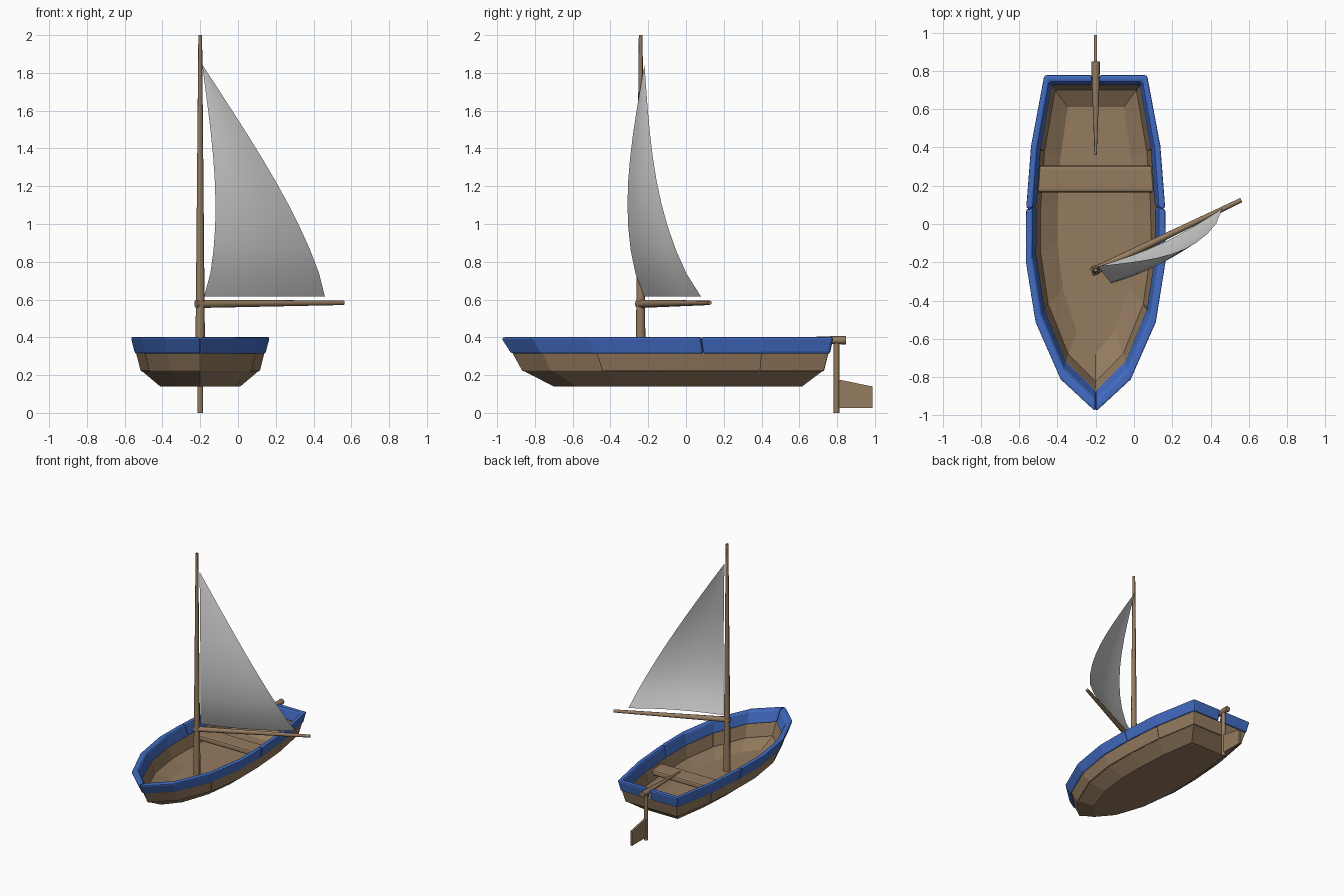
import bpy, bmesh, math
from mathutils import Vector

if "Cube" in bpy.data.objects:
    bpy.data.objects.remove(bpy.data.objects["Cube"])

CX = -0.2  # boat centreline


def material(name, rgb):
    m = bpy.data.materials.new(name)
    m.diffuse_color = (*rgb, 1)
    m.use_nodes = True
    m.node_tree.nodes["Principled BSDF"].inputs["Base Color"].default_value = m.diffuse_color
    return m


wood = material("wood", (0.30, 0.20, 0.115))
blue = material("blue_paint", (0.055, 0.15, 0.55))


def loft(name, rings, mat=None, closed=True, bevel=0.0, smooth=False):
    """Skin rings of equal point count; closed rings get end caps."""
    bm = bmesh.new()
    vs = [[bm.verts.new(p) for p in r] for r in rings]
    n = len(rings[0])
    for a, b in zip(vs, vs[1:]):
        for i in range(n if closed else n - 1):
            j = (i + 1) % n
            bm.faces.new((a[i], a[j], b[j], b[i]))
    if closed:
        bm.faces.new(vs[0])
        bm.faces.new(vs[-1])
    bmesh.ops.recalc_face_normals(bm, faces=bm.faces)
    me = bpy.data.meshes.new(name)
    bm.to_mesh(me)
    bm.free()
    ob = bpy.data.objects.new(name, me)
    bpy.context.collection.objects.link(ob)
    if mat:
        me.materials.append(mat)
    if bevel:
        b = ob.modifiers.new("bevel", 'BEVEL')
        b.width, b.segments, b.limit_method = bevel, 2, 'ANGLE'
        b.angle_limit = math.radians(40)
    if smooth:
        bpy.context.view_layer.objects.active = ob
        ob.select_set(True)
        bpy.ops.object.shade_smooth_by_angle(angle=math.radians(50))
        ob.select_set(False)
    return ob


def tube(name, stops, sides=8, mat=wood):
    """Tapered round spar through (point, radius) stops."""
    d = (Vector(stops[-1][0]) - Vector(stops[0][0])).normalized()
    u = d.orthogonal().normalized()
    w = d.cross(u)
    angles = [2 * math.pi * i / sides for i in range(sides)]
    rings = [[Vector(p) + r * (u * math.cos(a) + w * math.sin(a)) for a in angles]
             for p, r in stops]
    return loft(name, rings, mat, smooth=True)


# Hull plan: (fraction of half width, fraction of length) from bow to stern
PLAN = [(0, 0), (.50, .096), (.86, .266), (1, .447), (.995, .603),
        (.925, .79), (.735, 1), (.05, 1)]


def station(i, side, level):
    half, bow, stern, z = level
    x, t = PLAN[i]
    return (CX + side * x * half, bow + t * (stern - bow), z)


def plank(name, path, section, mat, bevel):
    """Piece of hull side: the four section levels swept along stations."""
    return loft(name, [[station(i, s, lv) for lv in section] for i, s in path], mat, bevel=bevel)


# Hull bottom, a thin shell with a flat floor
ring = [(i, 1) for i in range(7)] + [(i, -1) for i in range(6, 0, -1)]
levels = [(.20, -.68, .61, .165), (.295, -.84, .705, .225),
          (.313, -.865, .728, .225), (.212, -.70, .615, .14)]
loft("hull_bottom", [[station(i, s, lv) for i, s in ring] for lv in levels], wood)

# Wooden side planks
strake = [(.315, -.868, .73, .22), (.34, -.922, .755, .318),
          (.312, -.87, .723, .318), (.287, -.82, .697, .22)]
plank("plank_bow", [(2, -1), (1, -1), (0, 1), (1, 1), (2, 1)], strake, wood, .006)
plank("plank_stern", [(5, -1), (6, -1), (6, 1), (5, 1)], strake, wood, .006)

# Blue rim in four pieces
rim = [(.345, -.93, .762, .312), (.368, -.988, .78, .402),
       (.33, -.92, .742, .402), (.308, -.865, .724, .312)]
for side, label in ((-1, "left"), (1, "right")):
    plank("plank_" + label, [(i, side) for i in range(2, 6)], strake, wood, .006)
    plank("rim_front_" + label, [(i, side) for i in range(5)], rim, blue, .012)
    plank("rim_back_" + label, [(i, side) for i in range(4, 8)], rim, blue, .012)

# Seat
loft("seat", [[(CX + s * .308, .165, z), (CX + s * .298, .305, z)][::1] +
              [(CX + s * .298, .305, .30), (CX + s * .308, .165, .30)]
              for s, z in ((-1, .255), (1, .255))], wood, bevel=.014)

# Mast and boom
tube("mast", [((CX, -.24, .15), .027), ((CX, -.24, 2), .010)])
tube("boom", [((-.222, -.252, .577), .022), ((.56, .125, .583), .012)])

# Sail: triangle bowed sideways by the wind
tack, clew, head = Vector((-.18, -.22, .615)), Vector((.46, .08, .615)), Vector((-.19, -.22, 1.845))
rows = []
for r in range(11):
    t = min(r / 10, .995)
    bow = Vector((.065, -.09, 0)) * math.sin(math.pi * t ** .75)
    row = []
    for c in range(9):
        u = c / 8
        belly = Vector((.013, -.027, 0)) * math.sin(math.pi * u) * (1 - t)
        row.append(tack.lerp(clew, u).lerp(head, t) + bow + belly)
    rows.append(row)
loft("sail", rows, closed=False, smooth=True)

# Rudder and tiller
tube("tiller", [((CX, .848, .385), .022), ((CX, .77, .385), .021), ((CX, .36, .385), .006)])
tube("rudder_post", [((CX, .797, 0), .015), ((CX, .797, .38), .015)])
blade = [(.80, .025), (.987, .025), (.987, .14), (.80, .178)]
loft("rudder_blade", [[(CX + s * .008, y, z) for y, z in blade] for s in (-1, 1)], wood)
